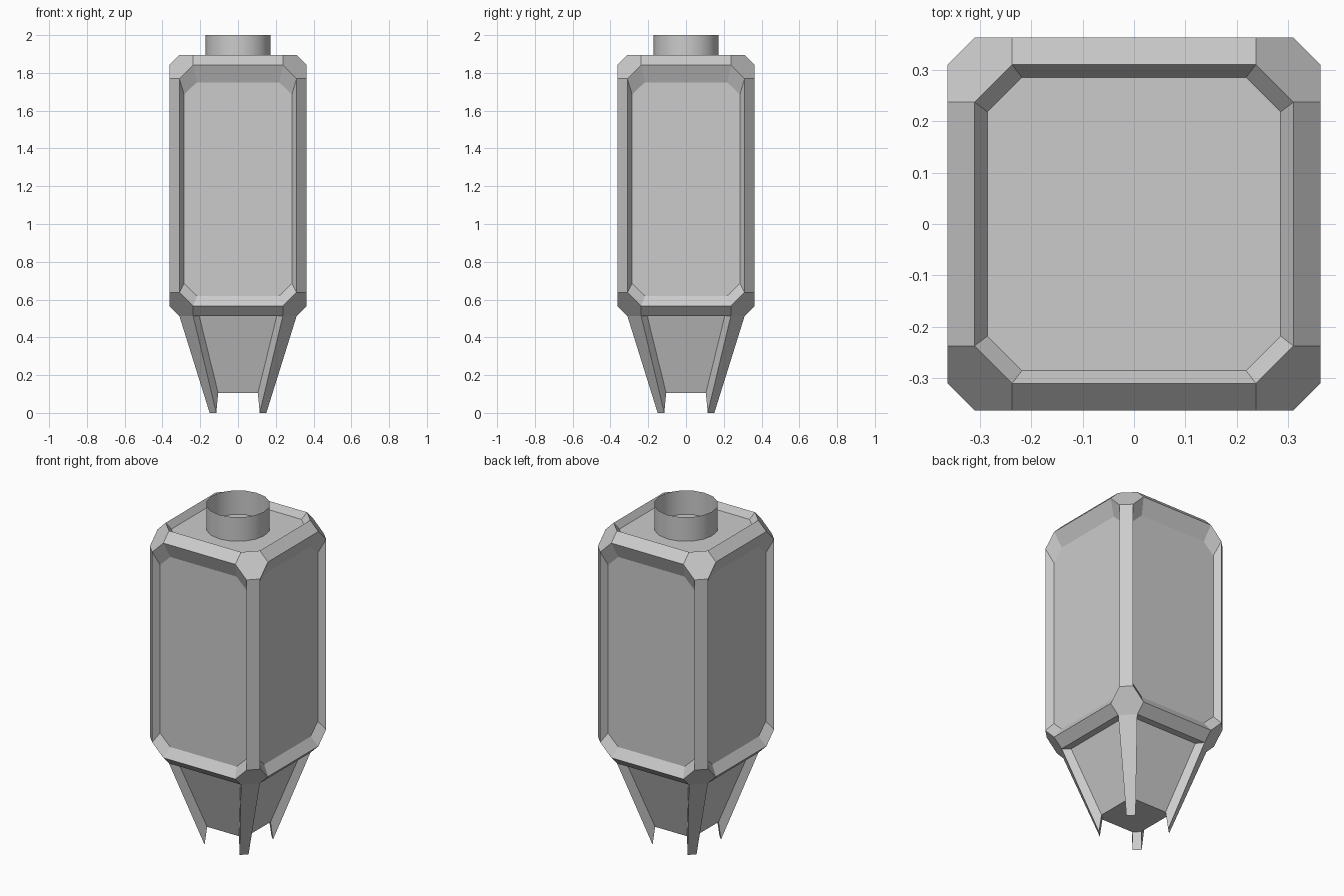
import bpy, bmesh
from itertools import permutations, product
from mathutils import Vector, Matrix
from math import pi

if "Cube" in bpy.data.objects:
    bpy.data.objects.remove(bpy.data.objects["Cube"])

HALF, BOTTOM, TOP = 0.363, 0.512, 1.895
MID, TALL = (BOTTOM + TOP) / 2, (TOP - BOTTOM) / 2
DEPTH = 0.038


def finish(bm, name):
    mesh = bpy.data.meshes.new(name)
    bm.to_mesh(mesh)
    bm.free()
    obj = bpy.data.objects.new(name, mesh)
    bpy.context.collection.objects.link(obj)
    return obj


# Tank body: box with chamfered edges and hexagonal corners
bm = bmesh.new()
for cut in permutations((0, 0.053, 0.126)):
    for s in product((-1, 1), repeat=3):
        bm.verts.new((s[0] * (HALF - cut[0]), s[1] * (HALF - cut[1]), MID + s[2] * (TALL - cut[2])))
bmesh.ops.convex_hull(bm, input=bm.verts[:])
bmesh.ops.dissolve_limit(bm, angle_limit=0.02, verts=bm.verts[:], edges=bm.edges[:])
bmesh.ops.recalc_face_normals(bm, faces=bm.faces[:])

# Recessed octagonal panels on the four sides and the top
panels = [f for f in bm.faces if len(f.verts) == 8 and f.normal.z > -0.5]
for f in bmesh.ops.extrude_discrete_faces(bm, faces=panels)["faces"]:
    f.normal_update()
    n = f.normal.copy()
    for v in f.verts:
        if n.z > 0.5:
            v.co = Vector((v.co.x * 0.92, v.co.y * 0.92, v.co.z - DEPTH))
        else:
            across = v.co - n * v.co.dot(n)
            flat = n * (HALF - DEPTH) + across * 0.92
            t = (v.co.z - 0.565) / (1.842 - 0.565)
            v.co = Vector((flat.x, flat.y, 0.62 + t * 1.13))
bmesh.ops.recalc_face_normals(bm, faces=bm.faces[:])
finish(bm, "tank_body")

# Tapered base: recessed funnel panels between four pointed corner legs
bm = bmesh.new()
floor = []
for k in range(4):
    turn = Matrix.Rotation(k * pi / 2, 3, 'Z')

    def pair(a, b, z):
        return [bm.verts.new(turn @ Vector(p)) for p in ((a, b, z), (b, a, z))]

    o1, o2 = pair(0.31, 0.237, BOTTOM)      # outer top
    t1, t2 = pair(0.15, 0.115, 0)           # leg tip
    i1, i2 = pair(0.27, 0.205, BOTTOM)      # inner top
    b1, b2 = pair(0.14, 0.105, 0.105)       # inner bottom
    for quad in ((o1, o2, t2, t1), (o1, t1, b1, i1), (o2, i2, b2, t2), (b1, t1, t2, b2)):
        bm.faces.new(quad)
    floor.append((i1, i2, b1, b2))
for k in range(4):
    i2, b2 = floor[k][1], floor[k][3]
    n1, m1 = floor[(k + 1) % 4][0], floor[(k + 1) % 4][2]
    bm.faces.new((i2, n1, m1, b2))
bm.faces.new([v for c in floor for v in (c[2], c[3])])
bmesh.ops.recalc_face_normals(bm, faces=bm.faces[:])
finish(bm, "tapered_base")

# Open thin neck standing on the top panel
bm = bmesh.new()
bmesh.ops.create_cone(bm, cap_ends=False, segments=16, radius1=0.173, radius2=0.173,
                      depth=2 - (TOP - DEPTH),
                      matrix=Matrix.Translation((0, 0, (2 + TOP - DEPTH) / 2)))
for f in bm.faces:
    f.smooth = True
finish(bm, "neck")
